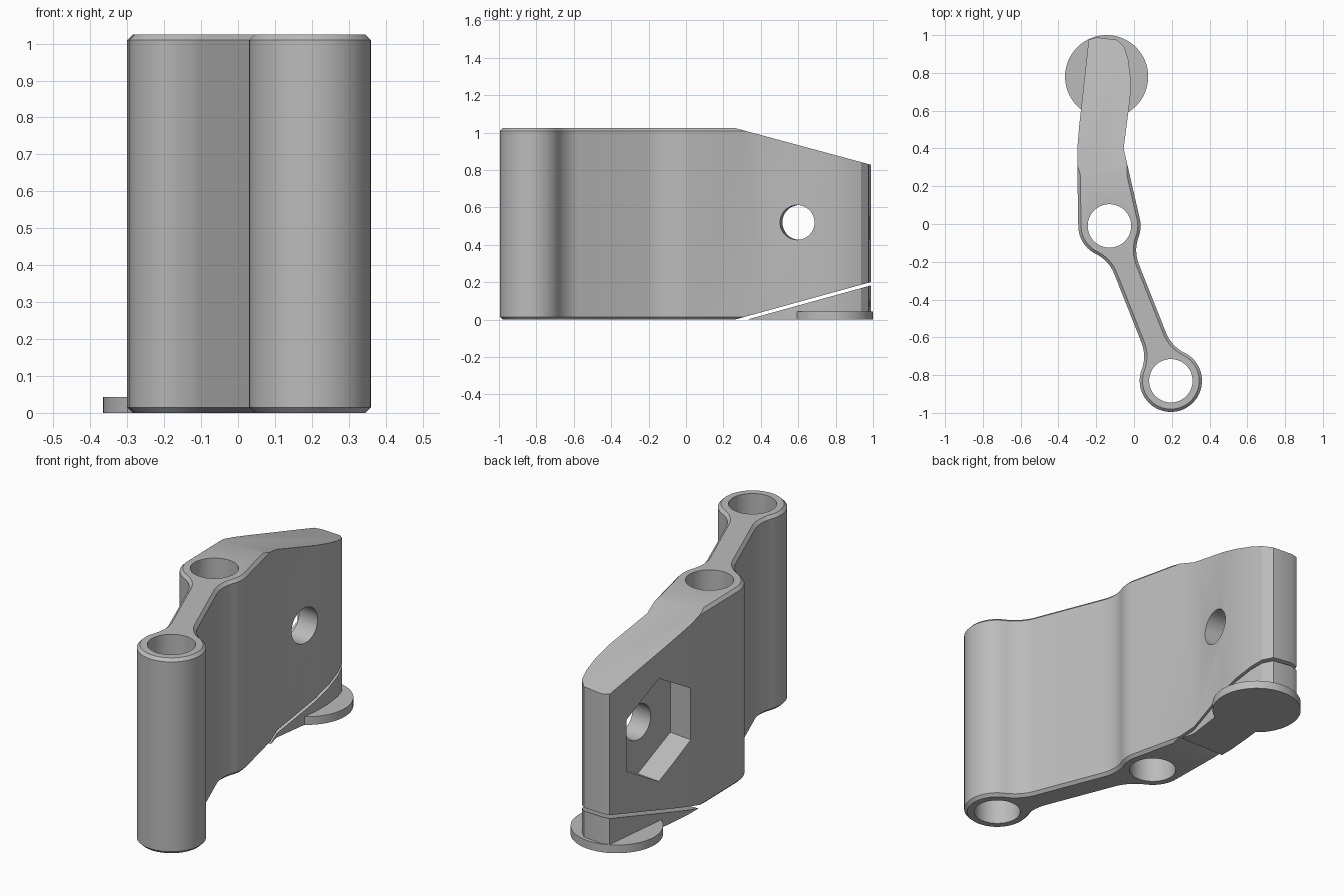
import bpy
import bmesh
from math import radians, cos, sin, atan2, acos, pi
from mathutils import Matrix, Vector

cube = bpy.data.objects.get("Cube")
if cube:
    bpy.data.objects.remove(cube, do_unlink=True)

HEIGHT, CHAMFER = 1.025, 0.015
MID, FRONT = Vector((-0.13, -0.01)), Vector((0.195, -0.83))
RING, BORE, ARM, FILLET = 0.165, 0.115, 0.07, 0.2

grey = bpy.data.materials.new("plain_grey")
grey.use_nodes = True
grey.diffuse_color = (0.5, 0.5, 0.5, 1)
grey.node_tree.nodes["Principled BSDF"].inputs["Base Color"].default_value = (0.5, 0.5, 0.5, 1)


def arc(centre, r, a0, a1, n):
    steps = [a0 + (a1 - a0) * i / n for i in range(n + 1)]
    return [(centre[0] + r * cos(a), centre[1] + r * sin(a)) for a in steps]


def polar(centre, r, a):
    return centre + Vector((cos(a), sin(a))) * r


def prism(name, pts, z0, z1, chamfer=0.0, cuts=(), matrix=Matrix()):
    """Extrude an outline, chamfer its rims, then slice it with planes."""
    bm = bmesh.new()
    base = bm.faces.new([bm.verts.new((x, y, z0 + chamfer)) for x, y in pts])
    top = bmesh.ops.extrude_face_region(bm, geom=[base], use_keep_orig=True)["geom"]
    for v in top:
        if isinstance(v, bmesh.types.BMVert):
            v.co.z = z1 - chamfer
    bmesh.ops.recalc_face_normals(bm, faces=bm.faces)
    if chamfer:
        caps = [f for f in bm.faces if abs(f.normal.z) > 0.9]
        bmesh.ops.inset_individual(bm, faces=caps, thickness=chamfer, depth=chamfer,
                                   use_even_offset=True)
    for point, normal in cuts:
        geom = bm.verts[:] + bm.edges[:] + bm.faces[:]
        cut = bmesh.ops.bisect_plane(bm, geom=geom, dist=1e-6, plane_co=point,
                                     plane_no=normal, clear_outer=True)["geom_cut"]
        edges = [e for e in cut if isinstance(e, bmesh.types.BMEdge)]
        bmesh.ops.edgeloop_fill(bm, edges=edges)
    bmesh.ops.recalc_face_normals(bm, faces=bm.faces)
    bm.transform(matrix)
    mesh = bpy.data.meshes.new(name)
    bm.to_mesh(mesh)
    bm.free()
    mesh.materials.append(grey)
    obj = bpy.data.objects.new(name, mesh)
    bpy.context.collection.objects.link(obj)
    return obj


def activate(obj):
    bpy.ops.object.select_all(action="DESELECT")
    obj.select_set(True)
    bpy.context.view_layer.objects.active = obj


def carve(obj, cutter):
    activate(obj)
    mod = obj.modifiers.new("carve", "BOOLEAN")
    mod.operation, mod.solver, mod.object = "DIFFERENCE", "EXACT", cutter
    bpy.ops.object.modifier_apply(modifier=mod.name)
    bpy.data.objects.remove(cutter, do_unlink=True)


def smooth(obj):
    activate(obj)
    bpy.ops.object.shade_smooth_by_angle(angle=radians(25))


# Outline: two rings blended into a thin arm, plus a thick tail at the back
axis = FRONT - MID
t = atan2(axis.y, axis.x)
reach = RING + FILLET
phi = pi / 2 - acos((ARM + FILLET) / reach)
half = pi / 2

outline = arc(MID, RING, -pi, t - phi, 14)
outline += arc(polar(MID, reach, t - phi), FILLET, t - phi + pi, t + half, 10)
outline += arc(polar(FRONT, reach, t + pi + phi), FILLET, t + half, t + phi, 10)[:-1]
outline += arc(FRONT, RING, t - pi + phi, t + pi - phi, 48)
outline += arc(polar(FRONT, reach, t + pi - phi), FILLET, t - phi, t - half, 10)[1:]
outline += arc(polar(MID, reach, t + phi), FILLET, t - half, t + phi - pi, 10)[:-1]
outline += arc(MID, RING, t + phi, radians(13), 8)
tail = [(-0.055, 0.40), (-0.02, 0.67), (-0.018, 0.77), (-0.03, 0.87), (-0.05, 0.935),
        (-0.09, 0.975), (-0.2, 0.988), (-0.24, 0.975), (-0.29, 0.52), (-0.30, 0.40),
        (-0.30, 0.29)]
outline += tail

# Main body, sloped above and below the tail
body = prism("bracket_body", outline, 0, HEIGHT, CHAMFER, cuts=[
    ((0, 0.26, HEIGHT), (0, 0.27, 1)),
    ((0, 0.26, 0), (0, 0.276, -1))])

# Vertical bores through both rings
for centre in (MID, FRONT):
    carve(body, prism("bore_cutter", arc(centre, BORE, 0, 2 * pi, 64)[:-1], -0.1, 1.2))

# Nut pocket and bolt hole, square to the tail
side = (Matrix.Translation((-0.275, 0.622, 0.52)) @ Matrix.Rotation(-0.11, 4, "Z")
        @ Matrix.Rotation(half, 4, "Y"))
carve(body, prism("pocket_cutter", arc((0, 0), 0.27, 0, 2 * pi, 6)[:-1], -0.2, 0.13, matrix=side))
carve(body, prism("bolt_cutter", arc((0, 0), 0.093, 0, 2 * pi, 48)[:-1], -0.2, 0.5, matrix=side))
smooth(body)

# Wedge support below the tail, separated by a thin gap
smooth(prism("support_wedge", outline, 0, 0.6, cuts=[((0, 0.325, 0), (0, -0.276, 1))]))

# Round foot pad
smooth(prism("foot_pad", arc((-0.145, 0.78), 0.22, 0, 2 * pi, 64)[:-1], 0, 0.043))
